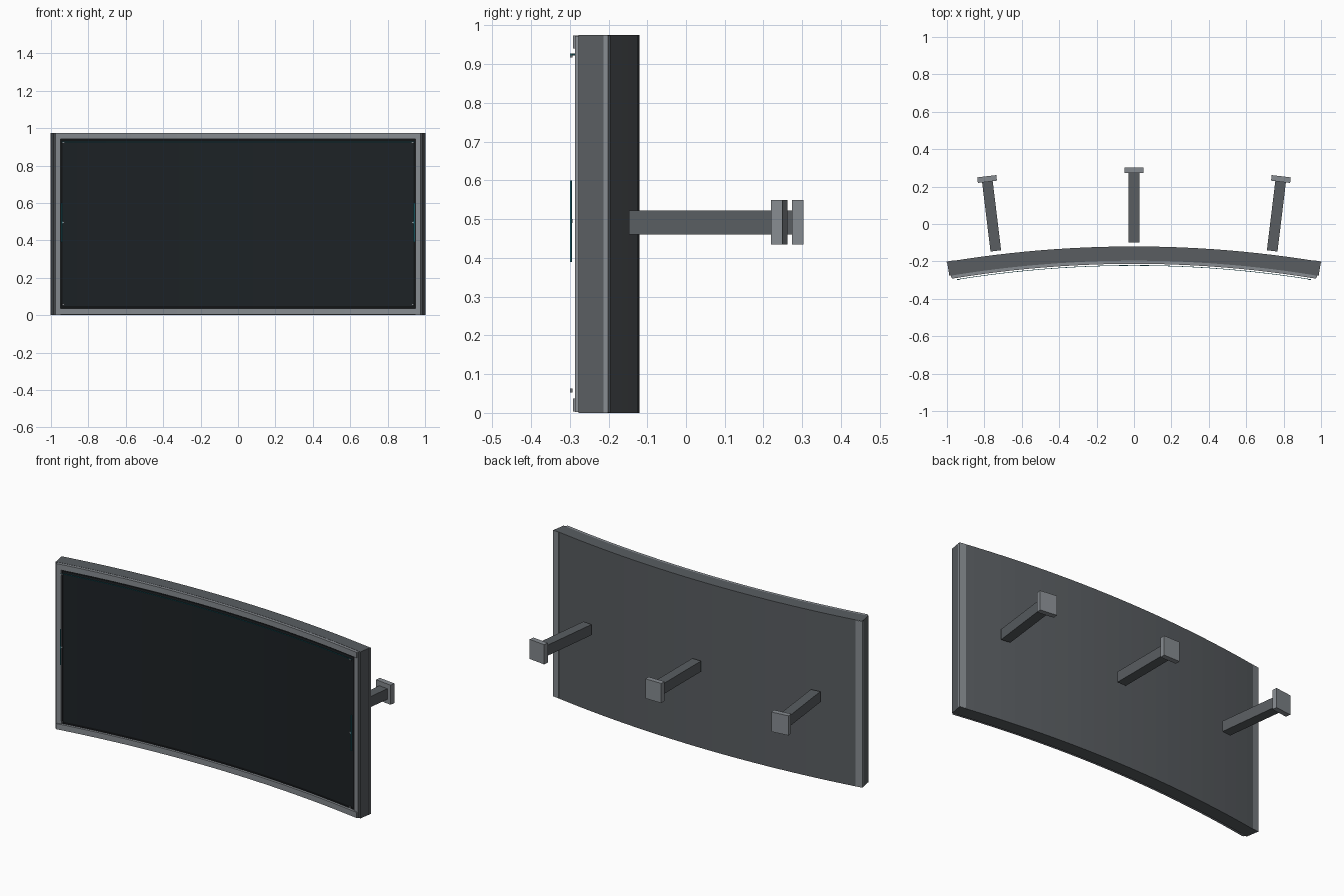
import bpy, bmesh
from math import sin, cos, asin

if "Cube" in bpy.data.objects:
    bpy.data.objects.remove(bpy.data.objects["Cube"])

R = 6.1            # radius of the curved back face
CY = -0.12 - R     # centre of curvature in y


def material(name, c):
    m = bpy.data.materials.new(name)
    m.diffuse_color = (*c, 1)
    m.use_nodes = True
    m.node_tree.nodes["Principled BSDF"].inputs["Base Color"].default_value = m.diffuse_color
    return m


BODY = material("body_grey", (0.10, 0.11, 0.12))
TRIM = material("trim_grey", (0.24, 0.26, 0.28))
BLACK = material("border_black", (0.006, 0.007, 0.008))
GLASS = material("screen_dark", (0.012, 0.016, 0.019))
TEAL = material("accent_teal", (0.02, 0.20, 0.25))


def arc_box(name, x0, x1, d0, d1, z0, z1, mat, n=1):
    """Curved slab from x0 to x1, between depths d0 (back) and d1 (front)."""
    rm = R - max(d1, 0)
    a0, a1 = asin(x0 / rm), asin(x1 / rm)
    bm = bmesh.new()
    rings = []
    for i in range(n + 1):
        a = a0 + (a1 - a0) * i / n
        rings.append([bm.verts.new(((R - d) * sin(a), CY + (R - d) * cos(a), z))
                      for d, z in ((d0, z0), (d1, z0), (d1, z1), (d0, z1))])
    for p, q in zip(rings, rings[1:]):
        for k in range(4):
            bm.faces.new((p[k], p[(k + 1) % 4], q[(k + 1) % 4], q[k]))
    bm.faces.new(rings[0])
    bm.faces.new(rings[-1])
    bmesh.ops.recalc_face_normals(bm, faces=bm.faces)
    me = bpy.data.meshes.new(name)
    bm.to_mesh(me)
    bm.free()
    me.materials.append(mat)
    ob = bpy.data.objects.new(name, me)
    bpy.context.collection.objects.link(ob)
    return ob


# Curved housing, black border and screen
arc_box("housing", -0.987, 0.987, 0, 0.076, 0, 0.975, BODY, 24)
arc_box("screen_border", -0.955, 0.955, 0.07, 0.079, 0.03, 0.95, BLACK, 24)
arc_box("screen", -0.937, 0.937, 0.07, 0.081, 0.05, 0.93, GLASS, 24)

# Front bezel rails
for name, z in (("bottom_bezel", 0.004), ("top_bezel", 0.941)):
    arc_box(name, -0.972, 0.972, 0.07, 0.093, z, z + 0.033, TRIM, 24)

# Teal line across the top of the screen
arc_box("top_accent", -0.943, 0.943, 0.1, 0.103, 0.923, 0.928, TEAL, 24)

for side, s in (("left", -1), ("right", 1)):
    # Side bezels and back edge strips
    arc_box(side + "_bezel", s * 0.948, s * 0.977, 0.07, 0.087, 0.002, 0.973, TRIM)
    arc_box(side + "_back_strip", s * 0.96, s * 1.0, -0.002, 0.01, 0.001, 0.974, TRIM)
    # Side accents and small marker dots
    arc_box(side + "_accent", s * 0.939, s * 0.945, 0.1, 0.104, 0.39, 0.6, TEAL)
    for i, z in enumerate((0.058, 0.495, 0.922)):
        arc_box(f"{side}_dot_{i}", s * 0.928, s * 0.939, 0.1, 0.105,
                z - 0.005, z + 0.005, TRIM)

# Radial wall posts with end plates
for name, a in (("left", -0.121), ("centre", 0), ("right", 0.121)):
    for part, r0, r1, w, z0, z1, mat in (
            ("post", 0.021, 0.395, 0.0285, 0.46, 0.522, BODY),
            ("wall_plate", 0.393, 0.423, 0.0515, 0.435, 0.55, TRIM)):
        r = R + (r0 + r1) / 2
        bpy.ops.mesh.primitive_cube_add(
            size=1, location=(r * sin(a), CY + r * cos(a), (z0 + z1) / 2),
            rotation=(0, 0, -a))
        ob = bpy.context.object
        ob.name = f"{name}_{part}"
        ob.scale = (2 * w, r1 - r0, z1 - z0)
        ob.data.materials.append(mat)
